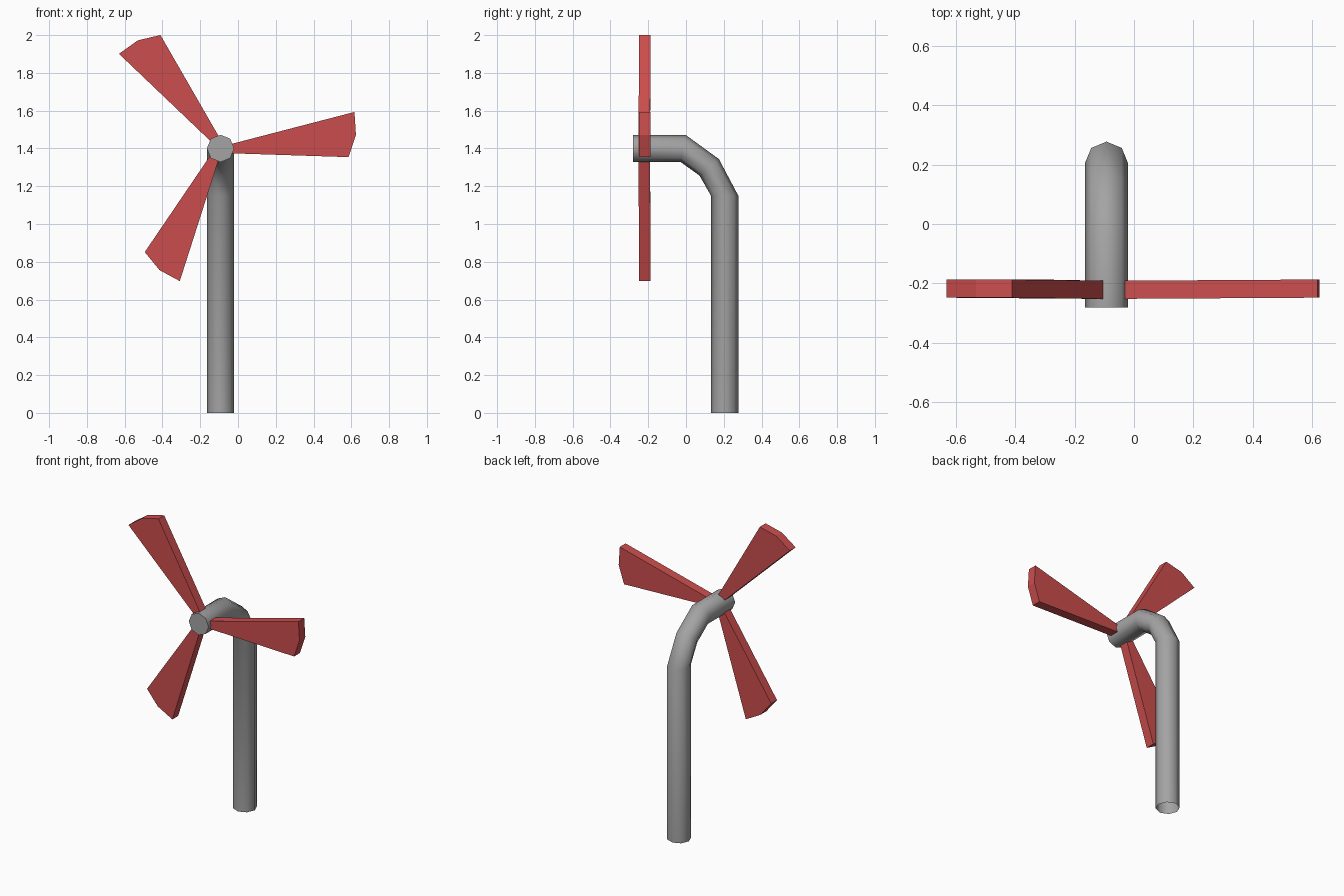
import bpy, bmesh, math
from mathutils import Vector

if "Cube" in bpy.data.objects:
    bpy.data.objects.remove(bpy.data.objects["Cube"])


def material(name, rgb):
    m = bpy.data.materials.new(name)
    m.diffuse_color = (*rgb, 1)
    m.use_nodes = True
    m.node_tree.nodes["Principled BSDF"].inputs["Base Color"].default_value = m.diffuse_color
    return m


grey = material("grey metal", (0.37, 0.37, 0.37))
red = material("red paint", (0.60, 0.075, 0.075))


def finish(bm, name, mat):
    bmesh.ops.recalc_face_normals(bm, faces=bm.faces)
    me = bpy.data.meshes.new(name)
    bm.to_mesh(me)
    bm.free()
    me.materials.append(mat)
    ob = bpy.data.objects.new(name, me)
    bpy.context.collection.objects.link(ob)
    return ob


# Bent pole: eight-sided tube, open at the ground, capped at the hub
CX, CZ, R, SIDES = -0.0925, 1.40, 0.0725, 8
# each ring: outer and inner point of the bend in (y, z)
rings = [((0.277, 0), (0.132, 0)),
         ((0.277, 1.15), (0.132, 1.15)),
         ((0.174, 1.344), (0.072, 1.256)),
         ((-0.003, 1.4725), (-0.028, 1.3275)),
         ((-0.28, 1.4725), (-0.28, 1.3275))]
bm = bmesh.new()
loops = []
for outer, inner in rings:
    o, i = Vector((CX, *outer)), Vector((CX, *inner))
    mid, half = (o + i) / 2, (o - i) / 2
    loops.append([bm.verts.new(mid + half * math.cos(a) + Vector((R * math.sin(a), 0, 0)))
                  for a in (math.tau * k / SIDES for k in range(SIDES))])
for a, b in zip(loops, loops[1:]):
    for k in range(SIDES):
        n = (k + 1) % SIDES
        bm.faces.new((a[k], a[n], b[n], b[k]))
bm.faces.new(loops[-1])
pole = finish(bm, "bent_pole", grey)
bpy.context.view_layer.objects.active = pole
pole.select_set(True)
bpy.ops.object.shade_smooth_by_angle(angle=math.radians(55))
pole.select_set(False)

# Blades: flat tapered prisms around the hub, (radial, sideways) profile
profile = [(0.035, -0.025), (0.678, -0.046), (0.717, 0.071), (0.709, 0.193), (0.035, 0.018)]


def blade(name, degrees):
    c, s = math.cos(math.radians(degrees)), math.sin(math.radians(degrees))
    bm = bmesh.new()
    front, back = [[bm.verts.new((CX + u * c - v * s, y + 0.006 * u, CZ + u * s + v * c))
                    for u, v in profile] for y in (-0.252, -0.191)]
    bm.faces.new(front)
    bm.faces.new(back)
    for k in range(len(profile)):
        n = (k + 1) % len(profile)
        bm.faces.new((front[k], front[n], back[n], back[k]))
    finish(bm, name, red)


for name, angle in (("right_blade", 0), ("upper_blade", 121.8), ("lower_blade", 237.7)):
    blade(name, angle)
